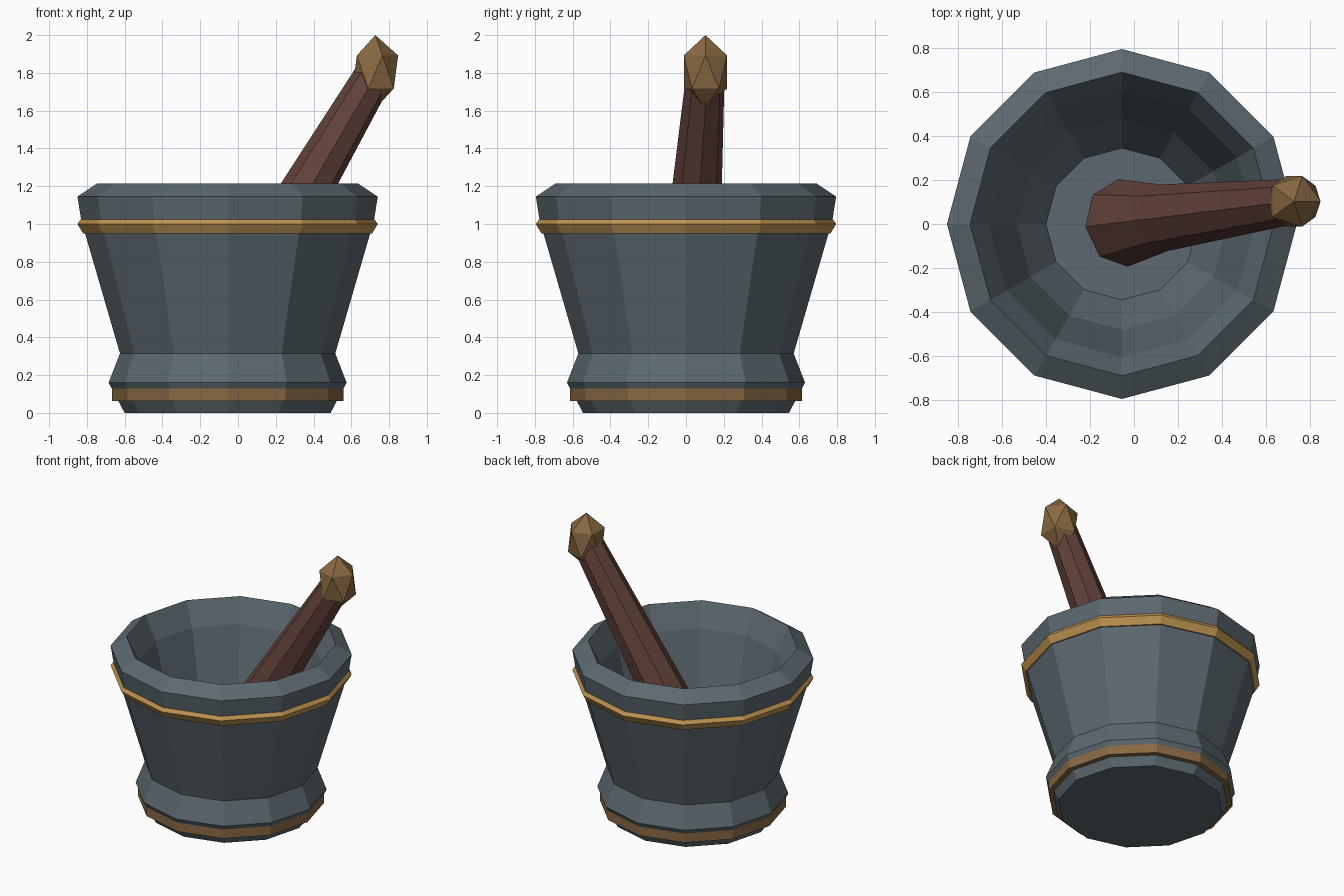
import bpy, bmesh, math
from mathutils import Vector

if "Cube" in bpy.data.objects:
    bpy.data.objects.remove(bpy.data.objects["Cube"])


def material(name, rgb):
    m = bpy.data.materials.new(name)
    m.diffuse_color = (*rgb, 1)
    m.use_nodes = True
    m.node_tree.nodes["Principled BSDF"].inputs["Base Color"].default_value = m.diffuse_color
    return m


STONE = material("slate_stone", (0.107, 0.141, 0.162))
GOLD = material("bright_gold", (0.53, 0.30, 0.085))
BRONZE = material("dull_bronze", (0.25, 0.14, 0.055))
WOOD = material("dark_red_wood", (0.125, 0.054, 0.043))


def rings_object(name, rings, mat, closed=False):
    """Skin a list of point rings; cap the ends, or join last to first."""
    bm = bmesh.new()
    loops = [[bm.verts.new(p) for p in ring] for ring in rings]
    n = len(loops[0])
    pairs = list(zip(loops, loops[1:]))
    if closed:
        pairs.append((loops[-1], loops[0]))
    else:
        bm.faces.new(loops[0])
        bm.faces.new(loops[-1])
    for a, b in pairs:
        for i in range(n):
            j = (i + 1) % n
            bm.faces.new((a[i], a[j], b[j], b[i]))
    bmesh.ops.recalc_face_normals(bm, faces=bm.faces)
    me = bpy.data.meshes.new(name)
    bm.to_mesh(me)
    bm.free()
    me.materials.append(mat)
    ob = bpy.data.objects.new(name, me)
    bpy.context.collection.objects.link(ob)
    return ob


def lathe(name, profile, mat, closed=False, cx=-0.055, n=12):
    """Turn a (radius, height) profile into a 12-sided form."""
    rings = [[(cx + r * math.cos(2 * math.pi * i / n),
               r * math.sin(2 * math.pi * i / n), z) for i in range(n)]
             for r, z in profile]
    return rings_object(name, rings, mat, closed)


# Mortar bowl: outside from the foot up to the rim, then down the hollow
lathe("mortar_bowl", [(0.545, 0), (0.63, 0.16), (0.57, 0.315), (0.775, 1.02),
                      (0.795, 1.145), (0.69, 1.215), (0.605, 1.05),
                      (0.48, 0.55), (0.345, 0.33)], STONE)

# Metal bands around rim and foot
lathe("rim_band", [(0.765, 0.95), (0.795, 1.0), (0.778, 1.025),
                   (0.74, 1.025), (0.73, 0.95)], GOLD, closed=True)
lathe("foot_band", [(0.613, 0.062), (0.613, 0.13), (0.56, 0.13),
                    (0.55, 0.062)], BRONZE, closed=True)

# Pestle: eight-sided tapering rod along a leaning axis
base, top = Vector((-0.05, 0.005, 0.48)), Vector((0.727, 0.103, 1.80))
axis = (top - base).normalized()
v = axis.cross(Vector((-1, 0, 0))).normalized()
u = v.cross(axis)
if v.y < 0:
    v = -v
if u.x > 0:
    u = -u
rings = []
for d, r in [(-0.13, 0.11), (0, 0.2), (0.37, 0.152), (1.53, 0.102)]:
    c = base + axis * d
    rings.append([c + r * (math.cos(t) * u + math.sin(t) * v)
                  for t in (math.radians(45 * k - 7) for k in range(8))])
rings_object("pestle_shaft", rings, WOOD)

# Faceted pommel on the pestle
bpy.ops.mesh.primitive_ico_sphere_add(subdivisions=1, radius=1,
                                      location=(0.727, 0.103, 1.805))
knob = bpy.context.object
knob.name = "pestle_knob"
knob.scale = (0.135, 0.135, 0.195)
knob.data.materials.append(BRONZE)
